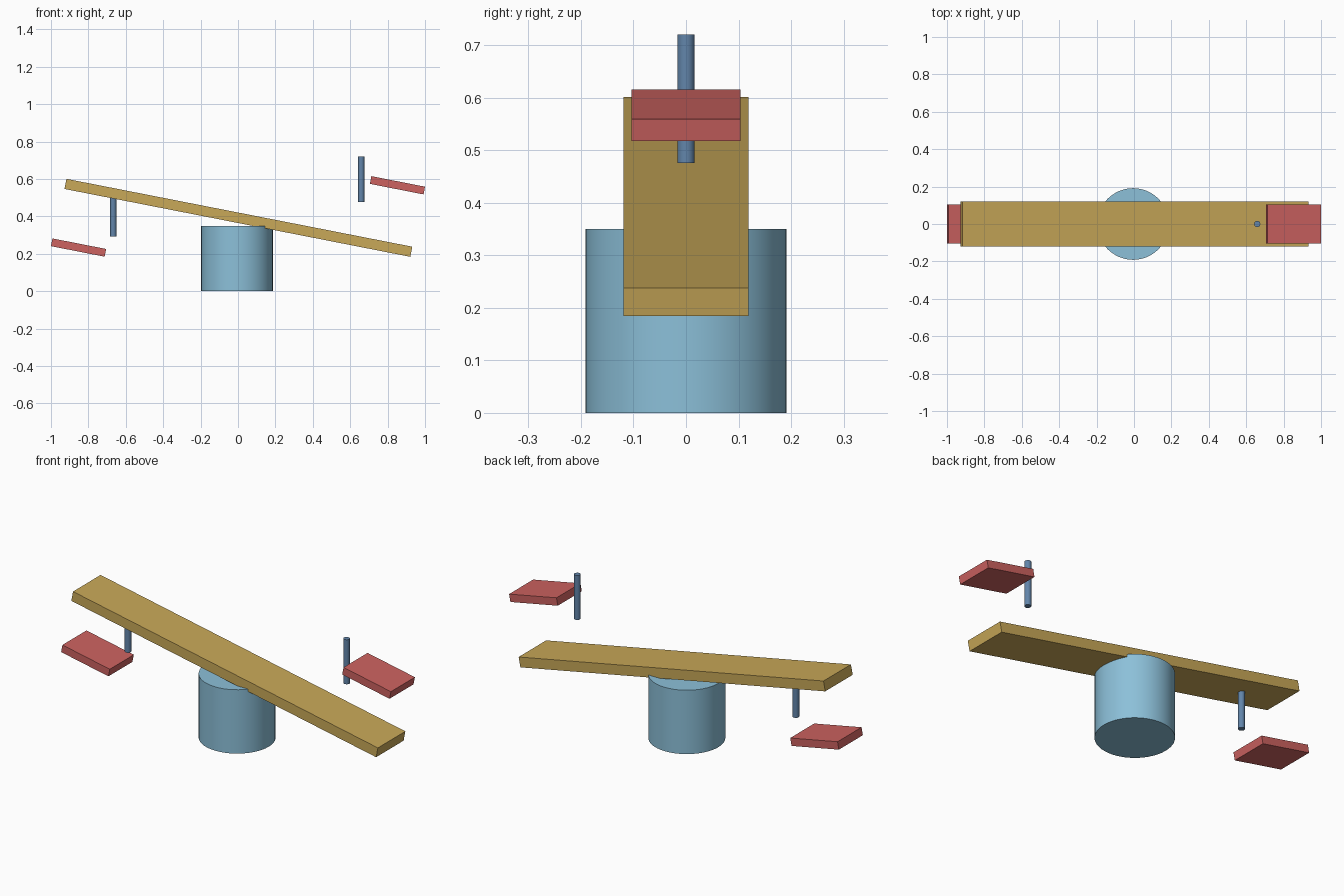
import bpy, math
from mathutils import Matrix

if "Cube" in bpy.data.objects:
    bpy.data.objects.remove(bpy.data.objects["Cube"])

TILT = math.radians(11.1)


def material(name, rgb):
    m = bpy.data.materials.new(name)
    lin = [((c / 255 + 0.055) / 1.055) ** 2.4 for c in rgb]
    m.diffuse_color = (*lin, 1)
    m.use_nodes = True
    m.node_tree.nodes["Principled BSDF"].inputs["Base Color"].default_value = m.diffuse_color
    return m


wood = material("wood", (200, 168, 88))
red = material("seat red", (204, 98, 96))
light_blue = material("base light blue", (140, 192, 217))
steel = material("handle steel blue", (98, 133, 170))


def slab(name, centre, size, mat):
    # box tilted down towards +x
    bpy.ops.mesh.primitive_cube_add(size=1, location=centre)
    o = bpy.context.object
    o.name = name
    o.data.transform(Matrix.Diagonal((*size, 1)))
    o.rotation_euler.y = TILT
    o.data.materials.append(mat)


def post(name, x, z0, z1, radius, sides, mat):
    # upright cylinder with smooth side
    bpy.ops.mesh.primitive_cylinder_add(vertices=sides, radius=radius, depth=z1 - z0,
                                        location=(x, 0, (z0 + z1) / 2))
    o = bpy.context.object
    o.name = name
    o.data.materials.append(mat)
    bpy.ops.object.shade_smooth_by_angle(angle=math.radians(35))


# pivot base and plank
post("pivot_base", -0.005, 0, 0.35, 0.1915, 48, light_blue)
slab("plank", (0.002, 0, 0.3925), (1.884, 0.238, 0.055), wood)

# seats and handles, one per end
for side, label in ((-1, "left"), (1, "right")):
    slab(label + "_seat", (side * 0.8525, 0, 0.4 + side * 0.1665), (0.2925, 0.208, 0.042), red)
    z0 = 0.385 + side * 0.091
    post(label + "_handle", -0.004 + side * 0.663, z0, z0 + 0.244, 0.0165, 20, steel)
